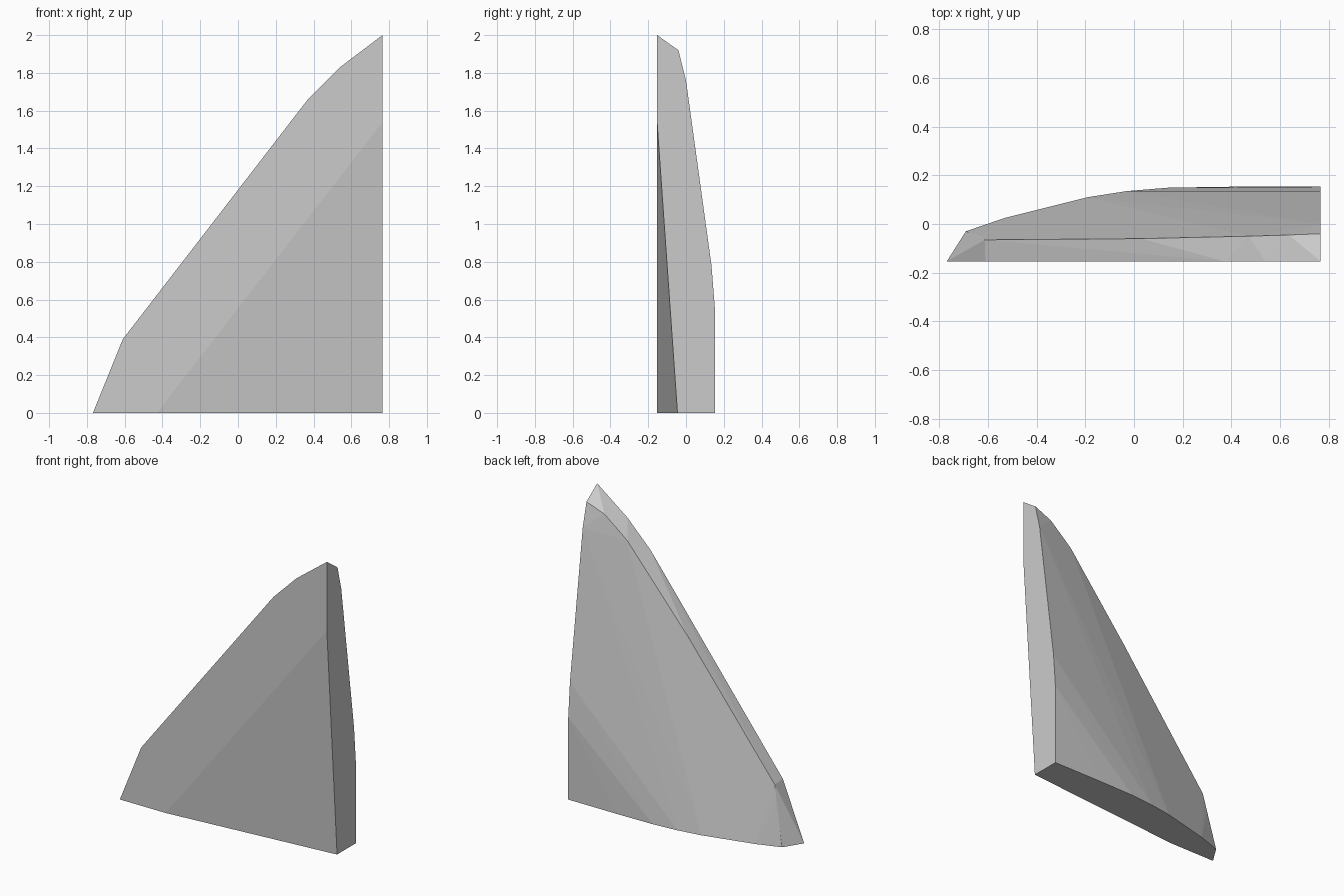
import bpy, bmesh, math

if "Cube" in bpy.data.objects:
    bpy.data.objects.remove(bpy.data.objects["Cube"])

R = 0.765    # x of the flat inner side
F = -0.153   # y of the front face

# Outer outline of the flat front face (x, z), then where its lower corner is cut away
front = [(-0.768, 0), (-0.61, 0.39), (0.37, 1.66), (0.54, 1.83), (R, 2.0), (R, 1.54), (-0.43, 0)]
# Profile of the flat right side (y, z)
side = [(-0.04, 1.92), (0.0, 1.76), (0.135, 0.78), (0.153, 0.55), (0.153, 0), (-0.045, 0)]
# Curved back edge of the base (x, y)
base = [(-0.69, -0.03), (-0.53, 0.025), (-0.19, 0.11), (-0.03, 0.135), (0.14, 0.149), (0.4, 0.153)]
# Ridge where the sloping rim meets the domed back
ridge = [(-0.63, -0.05, 0.27), (-0.612, -0.065, 0.385), (0.03, -0.06, 1.21),
         (0.47, -0.05, 1.735), (0.635, -0.045, 1.87)]

points = ([(x, F, z) for x, z in front] + [(R, y, z) for y, z in side]
          + [(x, y, 0) for x, y in base] + ridge)

# Solid faceted panel: skin the profiles, then merge the flat regions
bm = bmesh.new()
for p in points:
    bm.verts.new(p)
hull = bmesh.ops.convex_hull(bm, input=bm.verts[:])
loose = [v for v in bm.verts if not v.link_faces]
bmesh.ops.delete(bm, geom=loose, context='VERTS')
bmesh.ops.dissolve_limit(bm, angle_limit=math.radians(0.5), verts=bm.verts[:], edges=bm.edges[:])
bmesh.ops.recalc_face_normals(bm, faces=bm.faces[:])
mesh = bpy.data.meshes.new("curved_panel")
bm.to_mesh(mesh)
bm.free()
panel = bpy.data.objects.new("curved_panel", mesh)
bpy.context.collection.objects.link(panel)
